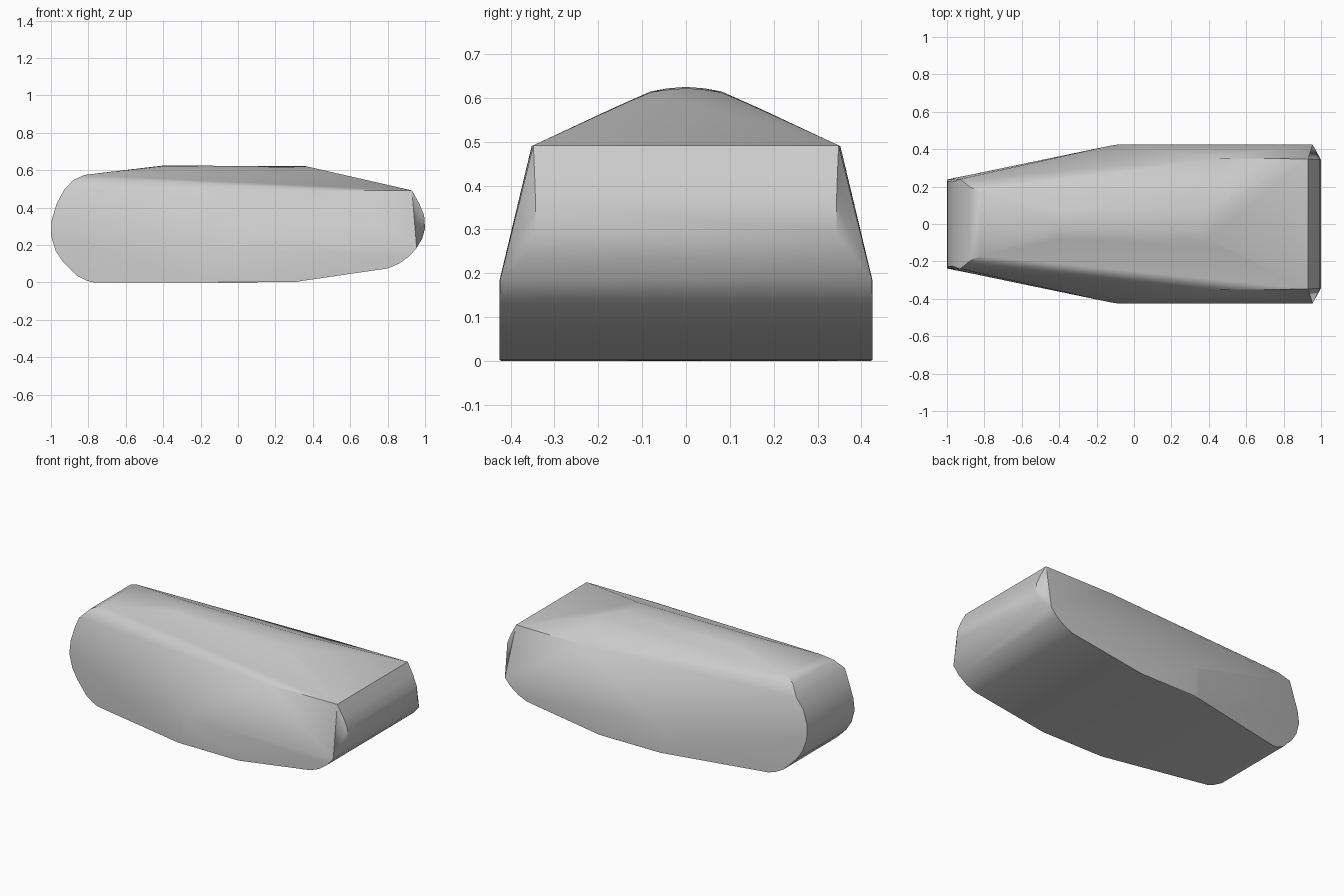
import bpy
import bmesh
import math

cube = bpy.data.objects.get("Cube")
if cube:
    bpy.data.objects.remove(cube, do_unlink=True)

stone_grey = bpy.data.materials.new("stone grey")
stone_grey.use_nodes = True
colour = (0.6, 0.6, 0.6, 1)
stone_grey.diffuse_color = colour
stone_grey.node_tree.nodes["Principled BSDF"].inputs["Base Color"].default_value = colour

# Half of the corners; every corner is mirrored across y = 0
ridge = [(-.4, 0, .625), (-.4, .04, .622), (-.4, .08, .615),
         (.36, 0, .622), (.37, .04, .619), (.4, .08, .613), (.5, .134, .59)]
shoulder = [(-.93, .24, .495), (.46, .352, .49), (.93, .348, .492)]
waist = [(-.12, .42, .19), (-.085, .425, .185), (.955, .424, .185)]
base = [(-.12, .42, 0), (-.085, .425, .003), (.3, .425, .002),
        (.8, .425, .075), (.86, .425, .1), (.915, .425, .14)]
narrow_end = [(-.82, .17, .575), (-.88, .2, .548), (-.97, .225, .42),
              (-.997, .228, .33), (-1, .237, .25), (-.975, .243, .17),
              (-.935, .25, .11), (-.86, .266, .035), (-.81, .275, .01), (-.77, .285, 0)]
wide_end = [(.97, .345, .42), (.995, .343, .36), (1, .343, .29), (.985, .36, .235)]

# Chiselled stone block, wrapped tightly around its corners
bm = bmesh.new()
for x, y, z in ridge + shoulder + waist + base + narrow_end + wide_end:
    for side in ((1, -1) if y else (1,)):
        bm.verts.new((x, y * side, z))
hull = bmesh.ops.convex_hull(bm, input=bm.verts[:])
spare = {v for v in hull["geom_interior"] + hull["geom_unused"]
         if isinstance(v, bmesh.types.BMVert)}
bmesh.ops.delete(bm, geom=list(spare), context="VERTS")
bmesh.ops.dissolve_limit(bm, angle_limit=math.radians(1.5),
                         verts=bm.verts[:], edges=bm.edges[:])
bmesh.ops.recalc_face_normals(bm, faces=bm.faces[:])

mesh = bpy.data.meshes.new("stone_block")
bm.to_mesh(mesh)
bm.free()
mesh.materials.append(stone_grey)
block = bpy.data.objects.new("stone_block", mesh)
bpy.context.collection.objects.link(block)

# Soften the rounded ends and ridge, keep the chiselled edges crisp
bpy.ops.object.select_all(action="DESELECT")
block.select_set(True)
bpy.context.view_layer.objects.active = block
bpy.ops.object.shade_smooth_by_angle(angle=math.radians(30))
